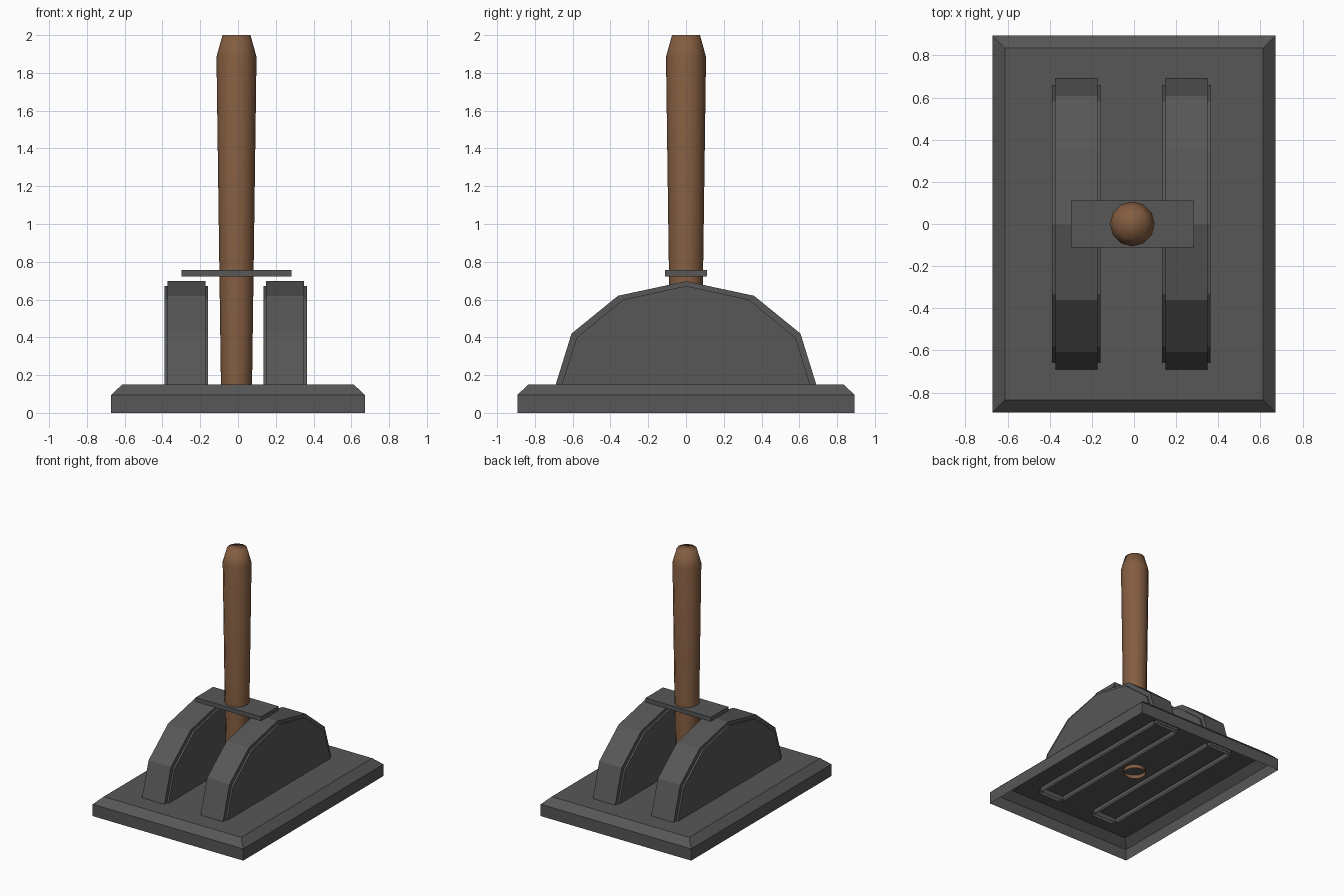
import bpy, bmesh, math

if "Cube" in bpy.data.objects:
    bpy.data.objects.remove(bpy.data.objects["Cube"])


def material(name, color):
    m = bpy.data.materials.new(name)
    m.diffuse_color = (*color, 1)
    m.use_nodes = True
    m.node_tree.nodes["Principled BSDF"].inputs["Base Color"].default_value = m.diffuse_color
    return m


iron = material("dark iron", (0.095, 0.095, 0.095))
wood = material("brown wood", (0.23, 0.11, 0.052))


def add_object(name, bm, mat):
    bmesh.ops.recalc_face_normals(bm, faces=bm.faces)
    me = bpy.data.meshes.new(name)
    bm.to_mesh(me)
    bm.free()
    me.materials.append(mat)
    ob = bpy.data.objects.new(name, me)
    bpy.context.collection.objects.link(ob)
    return ob


def loft(name, rings, mat, cap_start=False, cap_end=True):
    """Skin a stack of closed rings, with optional end caps."""
    bm = bmesh.new()
    loops = [[bm.verts.new(p) for p in ring] for ring in rings]
    for a, b in zip(loops, loops[1:]):
        for i in range(len(a)):
            j = (i + 1) % len(a)
            bm.faces.new((a[i], a[j], b[j], b[i]))
    if cap_start:
        bm.faces.new(loops[0][::-1])
    if cap_end:
        bm.faces.new(loops[-1])
    return add_object(name, bm, mat)


def rect(hx, hy, z, cx=0):
    return [(cx - hx, -hy, z), (cx + hx, -hy, z), (cx + hx, hy, z), (cx - hx, hy, z)]


def arch(name, cx, half_width, half_profile):
    """Solid arch across x, left open underneath."""
    prof = half_profile + [(-y, z) for y, z in half_profile[-2::-1]]
    bm = bmesh.new()
    left, right = [[bm.verts.new((cx + s * half_width, y, z)) for y, z in prof] for s in (-1, 1)]
    for i in range(len(prof) - 1):
        bm.faces.new((left[i], left[i + 1], right[i + 1], right[i]))
    bm.faces.new(left)
    bm.faces.new(right)
    return add_object(name, bm, iron)


# base: hollow tray with a chamfered top edge, open below
loft("base", [rect(0.672, 0.893, 0), rect(0.672, 0.893, 0.095), rect(0.613, 0.835, 0.15)], iron)

# two curved guides, each a raised rim around slightly wider side cheeks
rim = [(-0.699, 0.12), (-0.606, 0.42), (-0.36, 0.62), (0, 0.697)]
cheek = [(-0.667, 0.12), (-0.58, 0.398), (-0.332, 0.60), (0, 0.672)]
for side, cx in (("left", -0.273), ("right", 0.249)):
    arch(side + "_guide_rim", cx, 0.1, rim)
    arch(side + "_guide_cheeks", cx, 0.115, cheek)

# cross plate on the lever
loft("cross_plate", [rect(0.292, 0.112, 0.722, -0.008), rect(0.292, 0.112, 0.757, -0.008)],
     iron, cap_start=True)

# tapered lever handle, open at the hidden bottom
SIDES = 12
profile = [(0.082, 0.12), (0.106, 1.885), (0.074, 2.0)]
rings = [[(-0.008 + r * math.cos(2 * math.pi * i / SIDES), r * math.sin(2 * math.pi * i / SIDES), z)
          for i in range(SIDES)] for r, z in profile]
handle = loft("handle", rings, wood)
for p in handle.data.polygons:
    p.use_smooth = True
